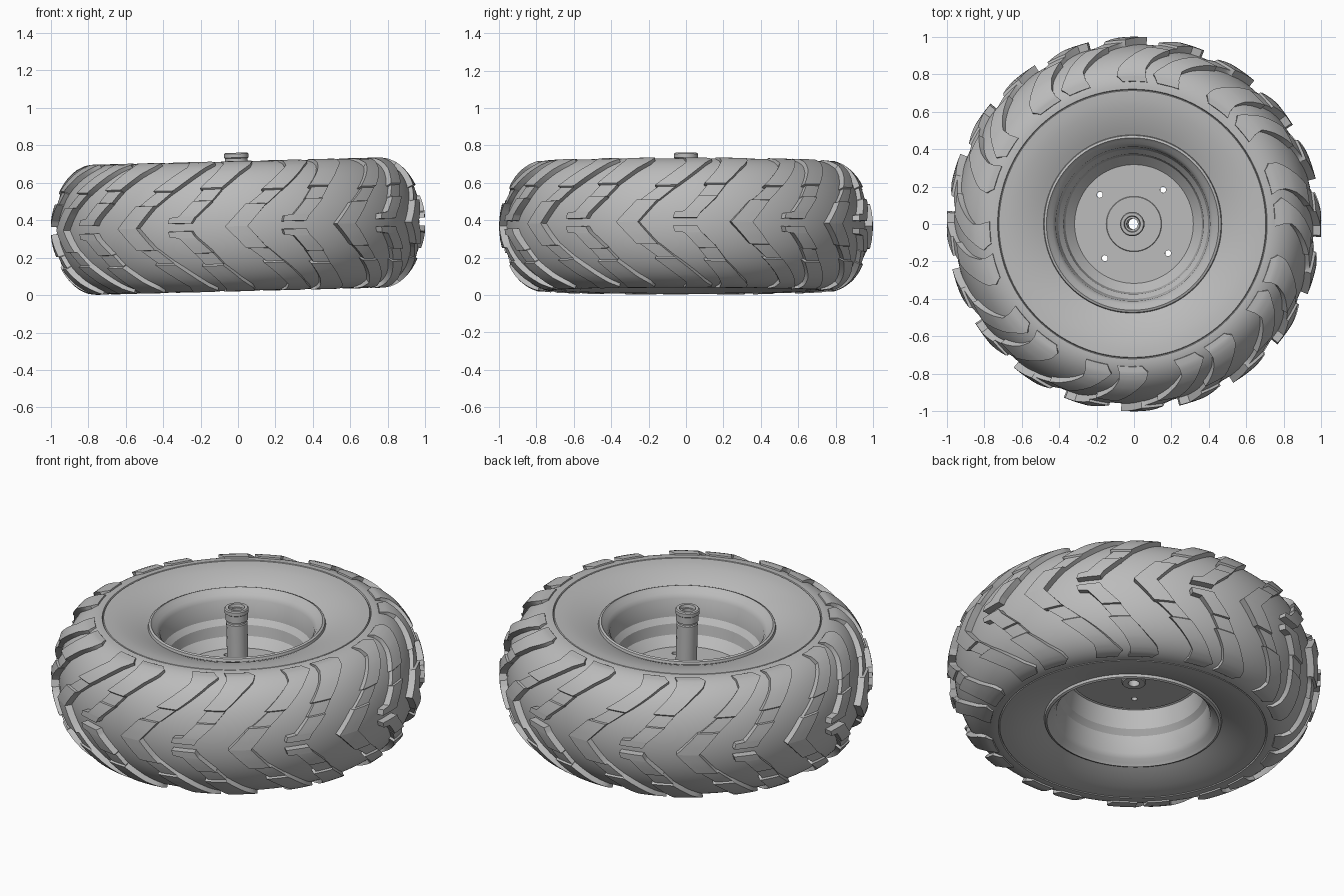
import bpy, bmesh, math
from mathutils import Matrix, Vector

cube = bpy.data.objects.get("Cube")
if cube:
    bpy.data.objects.remove(cube, do_unlink=True)

grey = bpy.data.materials.new("plain grey")
grey.use_nodes = True
grey.diffuse_color = (0.5, 0.5, 0.5, 1)
grey.node_tree.nodes["Principled BSDF"].inputs["Base Color"].default_value = (0.5, 0.5, 0.5, 1)

TILT = Matrix.Translation((0, 0, 0.368)) @ Matrix.Rotation(-0.025, 4, "Y")
CROWN_R, CROWN_Z, RING_R = 0.24, 0.345, 0.72   # elliptical tyre section


def finish(bm, name, angle=30):
    bmesh.ops.recalc_face_normals(bm, faces=bm.faces[:])
    mesh = bpy.data.meshes.new(name)
    bm.to_mesh(mesh)
    bm.free()
    mesh.materials.append(grey)
    mesh.shade_smooth()
    mesh.set_sharp_from_angle(angle=math.radians(angle))
    obj = bpy.data.objects.new(name, mesh)
    bpy.context.collection.objects.link(obj)
    obj.matrix_world = TILT
    return obj


def lathe(name, profile, segments=96, angle=30):
    """Spin a closed (radius, height) loop around the axle."""
    bm = bmesh.new()
    rings = []
    for i in range(segments):
        a = math.tau * i / segments
        rings.append([bm.verts.new((r * math.cos(a), r * math.sin(a), z)) for r, z in profile])
    n = len(profile)
    for i, ring in enumerate(rings):
        nxt = rings[(i + 1) % segments]
        for j in range(n):
            k = (j + 1) % n
            bm.faces.new((ring[j], nxt[j], nxt[k], ring[k]))
    return finish(bm, name, angle)


def drill(obj, holes, radius, depth):
    """Cut round holes; each hole is a local matrix."""
    bm = bmesh.new()
    for m in holes:
        bmesh.ops.create_cone(bm, cap_ends=True, segments=20, radius1=radius,
                              radius2=radius, depth=depth, matrix=m)
    cutter = finish(bm, "hole_cutter")
    cutter.hide_render = True
    cutter.hide_viewport = False
    mod = obj.modifiers.new("holes", "BOOLEAN")
    mod.operation, mod.solver, mod.object = "DIFFERENCE", "EXACT", cutter
    bpy.context.view_layer.objects.active = obj
    bpy.ops.object.modifier_apply(modifier=mod.name)
    bpy.data.objects.remove(cutter, do_unlink=True)
    obj.data.set_sharp_from_angle(angle=math.radians(30))


# Tyre carcass: elliptical crown, groove ring and dished sidewalls
crown = []
for i in range(25):
    phi = math.pi / 2 * (1 - i / 24)
    crown.append((RING_R + CROWN_R * math.cos(phi), CROWN_Z * math.sin(phi)))
sidewall = [(0.46, 0.26), (0.475, 0.285), (0.51, 0.3), (0.56, 0.318),
            (0.62, 0.334), (0.67, 0.342), (0.712, 0.344), (0.716, 0.337)]
upper = sidewall + crown
lower = [(r, -z) for r, z in reversed(upper[:-1])]
lathe("tyre_carcass", upper + lower, 120)


# Tread lugs: rows of (height on tyre, left angle, right angle, lug depth)
HOOK = [(0.02, -22, -14.5, 0.04), (0.048, -21.5, -13.4, 0.04), (0.054, -18.5, -13, 0.04),
        (0.13, -14, -8, 0.036), (0.134, -14, -8, 0.024), (0.19, -11, -5, 0.024),
        (0.194, -12, -5, 0.034), (0.27, -7, 1, 0.03), (0.31, -5, 5, 0.024),
        (0.33, -5, 6, 0.018), (0.34, -6, 4, 0.008)]
CHEVRON = [(0, -4, 3, 0.04), (0.11, 2.5, 9, 0.038), (0.114, 3.5, 9.5, 0.024),
           (0.18, 9, 14.5, 0.024), (0.184, 8, 15, 0.034), (0.26, 14.5, 21.5, 0.03),
           (0.3, 18, 25, 0.025), (0.325, 18, 28, 0.018), (0.34, 17, 26, 0.008)]
COLUMNS, STEPS = 3, 3


def tyre_point(z, degrees, lift, side):
    phi = math.asin(z / CROWN_Z)
    n = Vector((math.cos(phi) / CROWN_R, math.sin(phi) / CROWN_Z)).normalized()
    r = RING_R + CROWN_R * math.cos(phi) + n.x * lift
    a = math.radians(degrees - 90)
    return r * math.cos(a), r * math.sin(a), side * (z + n.y * lift)


def add_lug(bm, rows, turn, side):
    fine = []
    for a, b in zip(rows, rows[1:]):
        fine += [[p + (q - p) * s / STEPS for p, q in zip(a, b)] for s in range(STEPS)]
    fine.append(rows[-1])
    loops = []
    for z, left, right, depth in fine:
        angles = [turn + left + (right - left) * c / COLUMNS for c in range(COLUMNS + 1)]
        top = [bm.verts.new(tyre_point(z, a, depth, side)) for a in angles]
        base = [bm.verts.new(tyre_point(z, a, -0.01, side)) for a in reversed(angles)]
        loops.append(top + base)
    n = len(loops[0])
    for p, q in zip(loops, loops[1:]):
        for j in range(n):
            bm.faces.new((p[j], p[(j + 1) % n], q[(j + 1) % n], q[j]))
    bm.faces.new(loops[0])
    bm.faces.new(loops[-1])


for name, rows in (("hooked_lugs", HOOK), ("chevron_lugs", CHEVRON)):
    bm = bmesh.new()
    for i in range(10):
        for side in (1, -1):
            add_lug(bm, rows, 36 * i, side)
    finish(bm, name, 25)

# Rim barrel with rolled lips and a stepped well
lip = [(0.48, 0.27), (0.472, 0.3), (0.46, 0.305), (0.447, 0.29), (0.428, 0.275), (0.412, 0.25),
       (0.4, 0.15), (0.375, 0.12)]
barrel = [(0.43, 0.12)] + lip + [(0.365, 0.06), (0.315, 0.008), (0.36, -0.01)]
barrel += [(r, -z) for r, z in reversed(lip)] + [(0.43, -0.12)]
lathe("rim_barrel", barrel)

# Wheel disc with raised washer and four bolt holes
disc = lathe("wheel_disc", [(0.045, -0.012), (0.345, -0.012), (0.325, 0.01), (0.148, 0.01),
                            (0.145, 0.014), (0.045, 0.014)])
drill(disc, [Matrix.Rotation(math.radians(49.5 + 90 * i), 4, "Z") @ Matrix.Translation((0.24, 0, 0))
             for i in range(4)], 0.016, 0.2)

# Hollow axle tube with collar and cross holes
axle = lathe("axle_tube", [(0.03, -0.06), (0.06, -0.06), (0.065, -0.055), (0.065, -0.005),
                           (0.057, 0), (0.057, 0.305), (0.052, 0.31), (0.052, 0.318),
                           (0.06, 0.322), (0.06, 0.362), (0.065, 0.366), (0.065, 0.386),
                           (0.06, 0.392), (0.044, 0.392), (0.04, 0.375), (0.03, 0.375)], 48)
drill(axle, [Matrix.Translation((0, 0, z)) @ Matrix.Rotation(math.radians(45), 4, "Z")
             @ Matrix.Rotation(math.pi / 2, 4, "Y") for z in (0.22, 0.28)], 0.009, 0.3)
